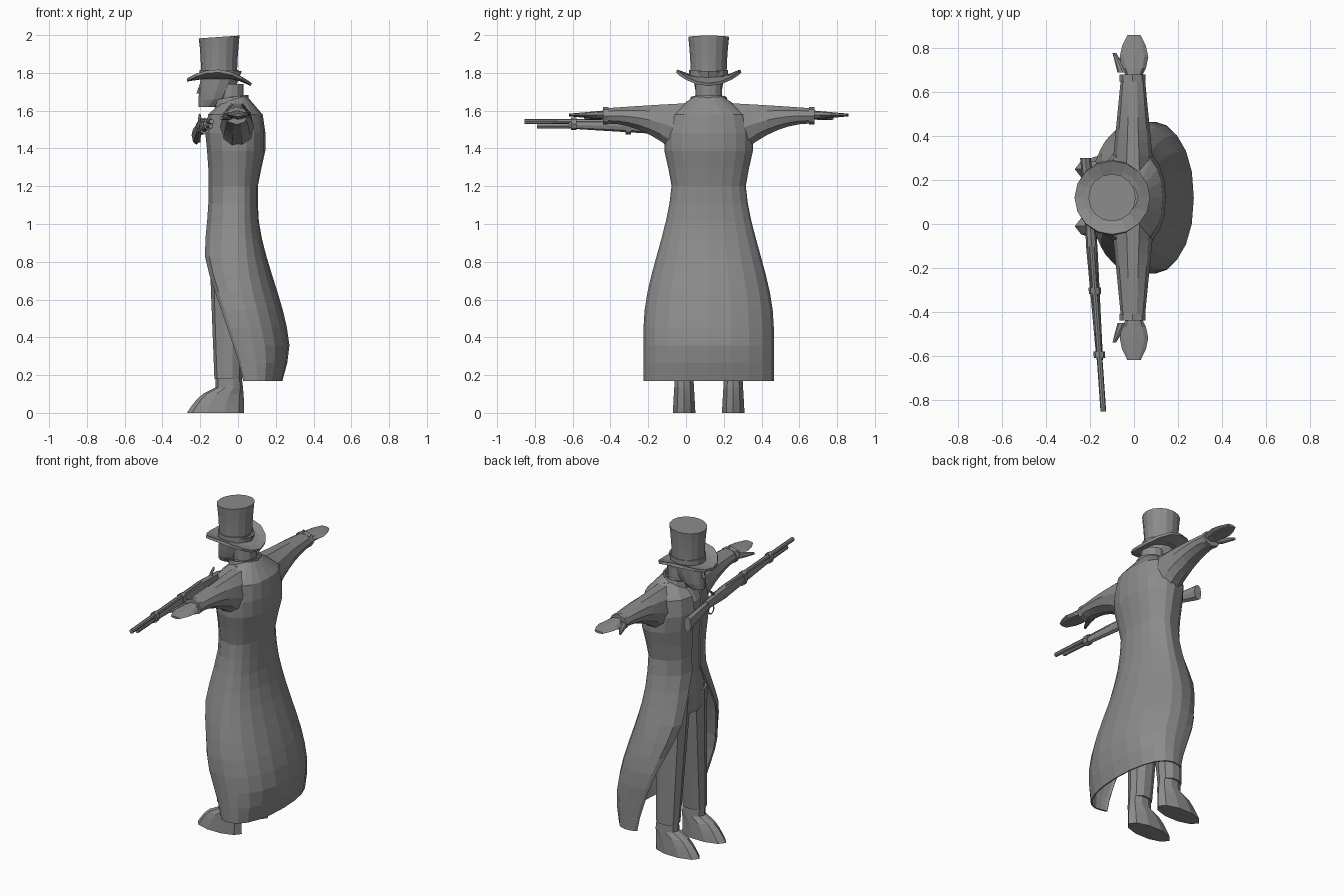
import bpy, bmesh
from math import sin, cos, pi, sqrt
from mathutils import Vector

if "Cube" in bpy.data.objects:
    bpy.data.objects.remove(bpy.data.objects["Cube"])

MID = 0.12   # the figure's own centre line along y; it looks towards -x

grey = bpy.data.materials.new("plain grey")
grey.use_nodes = True
grey.diffuse_color = (0.26, 0.26, 0.26, 1)
grey.node_tree.nodes["Principled BSDF"].inputs["Base Color"].default_value = grey.diffuse_color


def ramp(v):
    return min(1, max(0, v))


def ease(v):
    return ramp(v) ** 2 * (3 - 2 * ramp(v))


def steps(count):
    return [k / count for k in range(count + 1)]


def loft(name, rings, closed=True, caps=True, thick=0):
    """Skin a list of rings of points."""
    bm = bmesh.new()
    rows = [[bm.verts.new(p) for p in ring] for ring in rings]
    count = len(rows[0])
    for low, high in zip(rows, rows[1:]):
        for i in range(count if closed else count - 1):
            j = (i + 1) % count
            bm.faces.new((low[i], low[j], high[j], high[i]))
    if closed and caps:
        bm.faces.new(rows[0][::-1])
        bm.faces.new(rows[-1])
    bmesh.ops.recalc_face_normals(bm, faces=bm.faces)
    mesh = bpy.data.meshes.new(name)
    bm.to_mesh(mesh)
    bm.free()
    mesh.materials.append(grey)
    part = bpy.data.objects.new(name, mesh)
    bpy.context.collection.objects.link(part)
    if thick:
        cloth = part.modifiers.new("cloth", "SOLIDIFY")
        cloth.thickness = thick
        cloth.offset = 0


def level_ring(z, front, back, width, y=MID, sides=12):
    """Level oval ring from front to back with the given half width."""
    middle, reach = (front + back) / 2, (back - front) / 2
    turns = [2 * pi * i / sides for i in range(sides)]
    return [Vector((middle + reach * cos(a), y + width * sin(a), z)) for a in turns]


def upright_ring(centre, wide, tall, sides=10):
    """Upright oval ring facing along y."""
    turns = [2 * pi * i / sides for i in range(sides)]
    return [Vector(centre) + Vector((wide * cos(a), 0, tall * sin(a))) for a in turns]


def rod(name, start, end, start_size, end_size):
    """Tapered bar along y; each size is a half width and a half height."""
    loft(name, [upright_ring(start, *start_size, sides=8), upright_ring(end, *end_size, sides=8)])


# Coat outline by height: narrow waist, flared skirt, rounded shoulders
def shoulder(z):
    return sqrt(1 - (max(0, z - 1.5) / 0.18) ** 2)


def coat_width(z):
    chest, skirt = ease((z - 1.2) / 0.2), ease((1.25 - z) / 0.8)
    return (0.19 + 0.04 * chest + 0.15 * skirt) * shoulder(z)


def coat_back(z):
    chest, skirt, tuck = ease((z - 1.2) / 0.2), ease((1.1 - z) / 0.8), ramp((0.3 - z) / 0.1)
    return (0.1 + 0.04 * chest + 0.17 * skirt - 0.04 * tuck) * shoulder(z)


def coat_front(z):
    waist = 0.02 * sin(pi * ramp((z - 0.9) / 0.6))
    return (0.2 * ramp((0.8 - z) / 0.6) + waist - 0.17) * shoulder(z)


# Long coat, open in front below the waist
coat = []
for t in steps(16):
    z = 0.17 + 1.5 * t
    width, back, front = coat_width(z), coat_back(z), coat_front(z)
    side = 0.1 * ease((0.8 - z) / 0.6)
    gap = min(0.04 + 0.28 * ramp((1.1 - z) / 0.6), width * 0.95)
    quarter = [pi / 2 * k for k in steps(5)]
    half = [(side + (back - side) * cos(a), width * sin(a) ** 0.9) for a in quarter]
    half += [(side + (front - side) * sin(a), gap + (width - gap) * cos(a))
             for a in (pi / 6, pi / 3, pi / 2)]
    outline = [(x, -y) for x, y in half[:0:-1]] + half
    coat.append([Vector((x, MID + y, z)) for x, y in outline])
loft("long_coat", coat, closed=False, thick=0.01)

# Waistcoat and hips inside the coat
loft("waistcoat", [level_ring(z, 0.95 * coat_front(z), 0.8 * coat_back(z),
                              min(0.2, 0.9 * coat_width(z)))
                   for z in [0.85 + 0.8 * t for t in steps(7)]])

# Neck, tilted collar and bearded head
loft("neck", [level_ring(z, -0.1, 0.03, 0.07) for z in (1.58, 1.74)])
collar = [level_ring(1.63 + 0.04 * t, -0.12, 0.05, 0.1 - 0.01 * t) for t in steps(1)]
for point in collar[0] + collar[1]:
    point.z += 0.15 * (point.x + 0.04)
loft("collar", collar, caps=False, thick=0.01)
loft("head", [level_ring(1.62 + 0.19 * t, -0.21 + 0.02 * t * t, -0.11 + 0.13 * sqrt(t),
                         0.04 + 0.045 * sqrt(t)) for t in steps(5)])
loft("nose", [level_ring(1.69 + 0.06 * t, -0.22 + 0.02 * t, -0.18, 0.016 - 0.006 * t, sides=6)
              for t in steps(1)])


# Top hat with a brim that curls up at the sides
def hat_ring(z, radius):
    return level_ring(z, -0.1 - radius, -0.1 + radius, radius, sides=16)


crown = [hat_ring(1.77 + 0.22 * t, 0.095 + 0.013 * t * t) for t in steps(4)]
for point in crown[-1]:
    point.z += 0.07 * (point.x + 0.1)
loft("hat_crown", crown)
loft("hat_band", [hat_ring(z, 0.1) for z in (1.77, 1.815)], caps=False, thick=0.006)
brim = []
for t in steps(2):
    radius = 0.09 + 0.08 * t
    ring = hat_ring(1.775, radius)
    for point in ring:
        across, along = (point.y - MID) / radius, (point.x + 0.1) / radius
        point.z += t * (0.06 * across ** 2 - 0.025 - 0.012 * along)
    brim.append(ring)
loft("hat_brim", brim, caps=False, thick=0.016)

# Limbs, once for each side
for name, s in (("left", -1), ("right", 1)):
    sleeve = []
    for t in steps(8):
        top, bottom = 1.65 - 0.035 * t, 1.53 - 0.25 * (1 - t) ** 2
        centre = (-0.005, MID + s * (0.08 + 0.46 * t), (top + bottom) / 2)
        sleeve.append(upright_ring(centre, 0.1 - 0.045 * t, (top - bottom) / 2))
    loft(name + "_sleeve", sleeve)
    cuff = (0.06, 0.047)
    rod(name + "_cuff", (-0.007, MID + s * 0.53, 1.573), (-0.007, MID + s * 0.56, 1.573), cuff, cuff)

    # Flat mitten-like hand with a thumb pointing forward
    loft(name + "_hand", [upright_ring((0, MID + s * (0.54 + 0.2 * t), 1.577),
                                       0.03 + 0.035 * sin(pi * t), 0.025 - 0.018 * t, sides=8)
                          for t in steps(4)])
    rod(name + "_thumb", (-0.05, MID + s * 0.57, 1.57), (-0.09, MID + s * 0.66, 1.56),
        (0.025, 0.02), (0.008, 0.008))

    # Trouser leg widening towards the hip, above a long-toed boot
    loft(name + "_trouser_leg", [level_ring(0.18 + 0.77 * t, -0.125 - 0.03 * t, 0.02 + 0.03 * t,
                                            0.062 + 0.035 * t, MID + s * (0.13 - 0.05 * t), 10)
                                 for t in steps(5)])
    loft(name + "_boot", [level_ring(0.2 * t, -0.12 - 0.15 * ramp(1 - 1.6 * t) ** 0.5,
                                     0.033 - 0.015 * t * t, 0.063 - 0.012 * t, MID + s * 0.13, 10)
                          for t in steps(6)])


# Rifle held level across the chest
def aim(y, z):
    return (-0.14 - 0.07 * (y + 0.85), y, z)


def rifle_part(part, y_start, y_end, z_start, z_end, start_size, end_size):
    rod("rifle_" + part, aim(y_start, z_start), aim(y_end, z_end), start_size, end_size)


barrel, tube, band = (0.013, 0.013), (0.011, 0.011), (0.028, 0.045)
rifle_part("barrel", -0.855, -0.1, 1.542, 1.545, barrel, barrel)
rifle_part("lower_tube", -0.79, -0.3, 1.517, 1.513, tube, tube)
rifle_part("fore_stock", -0.62, -0.1, 1.525, 1.515, (0.015, 0.02), (0.026, 0.042))
rifle_part("receiver", -0.1, 0.1, 1.515, 1.51, (0.026, 0.045), (0.02, 0.03))
rifle_part("butt", 0.06, 0.3, 1.51, 1.47, (0.018, 0.025), (0.025, 0.05))
rifle_part("hammer", 0.02, 0.05, 1.55, 1.575, tube, (0.006, 0.01))
rifle_part("front_band", -0.61, -0.58, 1.53, 1.53, (0.026, 0.033), (0.026, 0.033))
rifle_part("rear_band", -0.32, -0.29, 1.518, 1.518, band, band)
bpy.ops.mesh.primitive_torus_add(major_radius=0.026, minor_radius=0.004, major_segments=12,
                                 minor_segments=4, location=aim(0.04, 1.46),
                                 rotation=(0, pi / 2, 0))
guard = bpy.context.object
guard.name = "rifle_trigger_guard"
guard.data.materials.append(grey)
